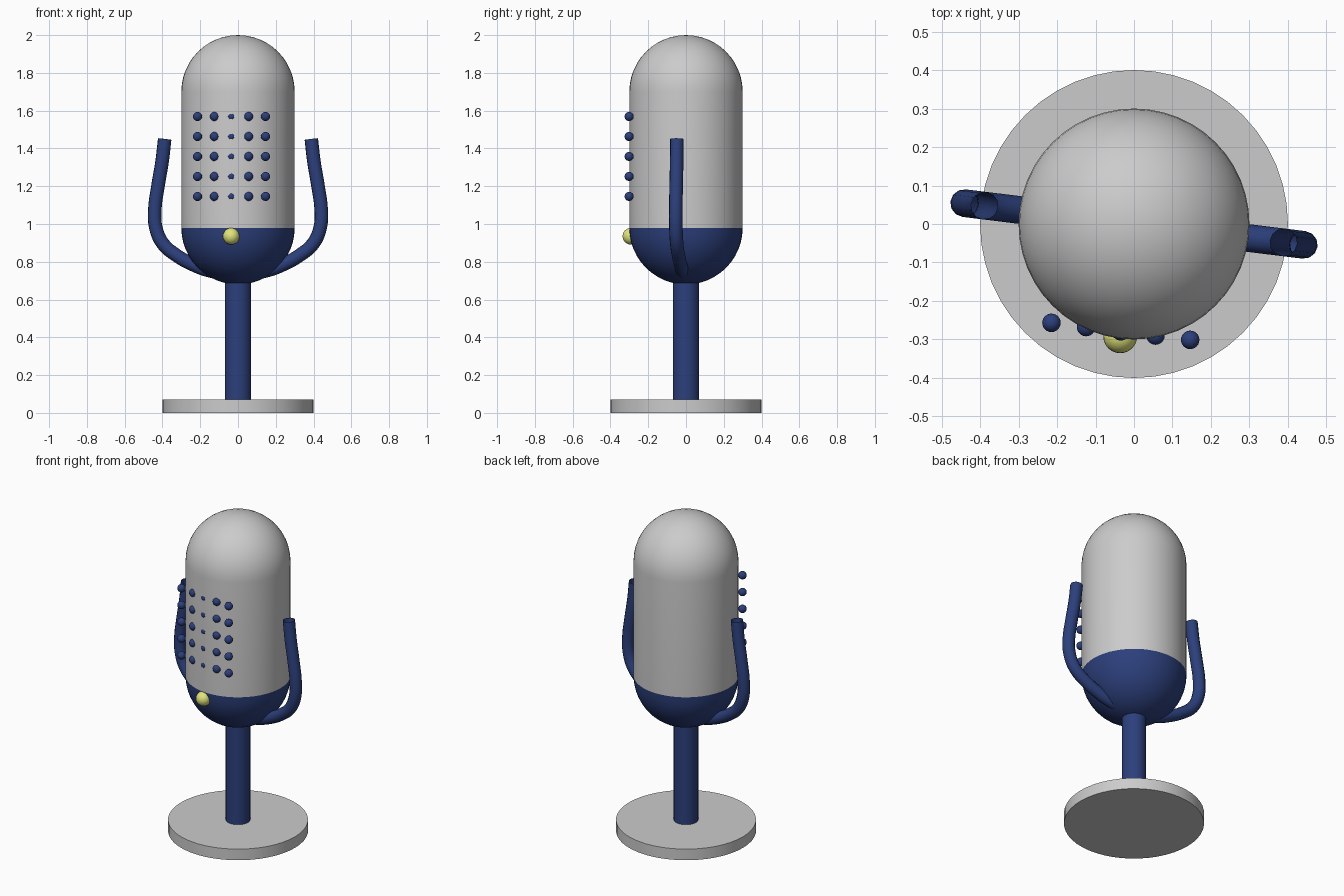
import bpy, bmesh, math
from mathutils import Matrix, Vector

if "Cube" in bpy.data.objects:
    bpy.data.objects.remove(bpy.data.objects["Cube"])

TURN = math.radians(-7)          # yoke and front details are turned slightly
ROT = Matrix.Rotation(TURN, 4, 'Z')


def material(name, rgb):
    m = bpy.data.materials.new(name)
    m.diffuse_color = (*rgb, 1)
    m.use_nodes = True
    m.node_tree.nodes["Principled BSDF"].inputs["Base Color"].default_value = m.diffuse_color
    return m


NAVY = material("navy", (0.025, 0.05, 0.2))
YELLOW = material("yellow", (0.75, 0.78, 0.2))


def finish(obj, mat=None):
    if mat:
        obj.data.materials.append(mat)
    bpy.ops.object.select_all(action='DESELECT')
    obj.select_set(True)
    bpy.context.view_layer.objects.active = obj
    bpy.ops.object.shade_smooth_by_angle(angle=math.radians(35))
    return obj


def lathe(name, profile, mat=None, steps=48):
    """Spin a (radius, z) profile around the z axis."""
    bm = bmesh.new()
    verts = [bm.verts.new((r, 0, z)) for r, z in profile]
    edges = [bm.edges.new(pair) for pair in zip(verts, verts[1:])]
    bmesh.ops.spin(bm, geom=verts + edges, axis=(0, 0, 1), cent=(0, 0, 0),
                   angle=math.tau, steps=steps)
    bmesh.ops.remove_doubles(bm, verts=bm.verts, dist=1e-5)
    bmesh.ops.recalc_face_normals(bm, faces=bm.faces)
    me = bpy.data.meshes.new(name)
    bm.to_mesh(me)
    bm.free()
    obj = bpy.data.objects.new(name, me)
    bpy.context.collection.objects.link(obj)
    return finish(obj, mat)


def arc(cz, a0, a1, n=12, r=0.3):
    angles = [math.radians(a0 + (a1 - a0) * i / n) for i in range(n + 1)]
    return [(max(0, r * math.cos(a)), cz + r * math.sin(a)) for a in angles]


def ball(name, local, r, mat):
    bpy.ops.mesh.primitive_uv_sphere_add(segments=24, ring_count=12, radius=r,
                                         location=ROT @ Vector(local))
    obj = bpy.context.object
    obj.name = name
    return finish(obj, mat)


# Foot and post
lathe("base", [(0, 0), (0.4, 0), (0.4, 0.07), (0, 0.07)])
lathe("post", [(0, 0.06), (0.07, 0.06), (0.07, 0.72), (0, 0.72)], NAVY, 32)

# Grey capsule head on a navy bowl
lathe("head", [(0, 0.98), (0.3, 0.98)] + arc(1.7, 0, 90))
lathe("bowl", arc(0.98, -90, 0) + [(0, 0.98)], NAVY)

# Yoke: one open-ended tube per side
path = [(0.391, 1.45), (0.405, 1.33), (0.427, 1.2), (0.444, 1.07), (0.437, 0.975),
        (0.4, 0.895), (0.33, 0.835), (0.25, 0.79), (0.16, 0.755), (0.05, 0.735)]
for side, label in ((1, "right"), (-1, "left")):
    cu = bpy.data.curves.new("yoke_path", 'CURVE')
    cu.dimensions = '3D'
    cu.bevel_depth = 0.036
    cu.bevel_resolution = 4
    cu.resolution_u = 4
    sp = cu.splines.new('BEZIER')
    sp.bezier_points.add(len(path) - 1)
    for p, (x, z) in zip(sp.bezier_points, path):
        p.co = (side * x, 0, z)
        p.handle_left_type = p.handle_right_type = 'AUTO'
    arm = bpy.data.objects.new(label + "_yoke_arm", cu)
    bpy.context.collection.objects.link(arm)
    arm.rotation_euler.z = TURN
    bpy.ops.object.select_all(action='DESELECT')
    arm.select_set(True)
    bpy.context.view_layer.objects.active = arm
    bpy.ops.object.convert(target='MESH')
    finish(bpy.context.object, NAVY)

# Grille studs: 5 x 5 on a flat plane, partly sunk into the head
for row in range(5):
    for col in range(5):
        ball(f"grille_stud_{row}_{col}",
             ((col - 2) * 0.0908, -0.281, 1.146 + row * 0.1058), 0.024, NAVY)

# Round button on the bowl
ball("button", (0, -0.294, 0.935), 0.044, YELLOW)
